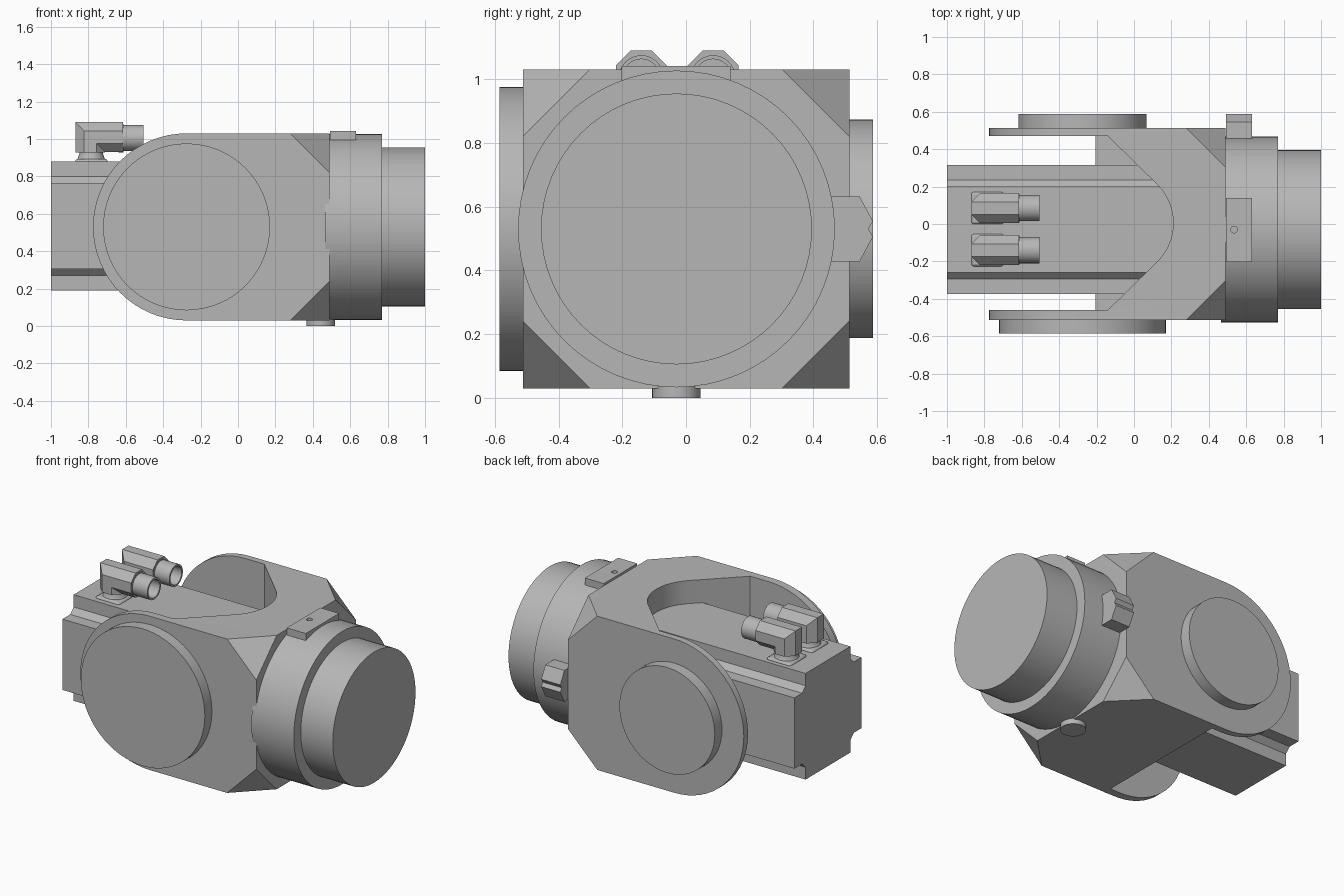
import bpy, bmesh, math
from mathutils import Vector

old = bpy.data.objects.get("Cube")
if old:
    bpy.data.objects.remove(old, do_unlink=True)

grey = bpy.data.materials.new("machine grey")
grey.use_nodes = True
grey.diffuse_color = (0.47, 0.47, 0.47, 1)
grey.node_tree.nodes["Principled BSDF"].inputs["Base Color"].default_value = grey.diffuse_color

AXIS_Y, AXIS_Z = -0.03, 0.53      # centre line of motor and flange
PIVOT_X = -0.275                  # centre of the side discs


def finish(name, bm):
    bmesh.ops.recalc_face_normals(bm, faces=bm.faces)
    me = bpy.data.meshes.new(name)
    bm.to_mesh(me)
    bm.free()
    me.materials.append(grey)
    ob = bpy.data.objects.new(name, me)
    bpy.context.collection.objects.link(ob)
    return ob


def place(axis, u, v, w):
    """Profile coordinates (u, v) with depth w along the given axis."""
    return {"x": (w, u, v), "y": (u, w, v), "z": (u, v, w)}[axis]


def loft(rings):
    bm = bmesh.new()
    loops = [[bm.verts.new(p) for p in ring] for ring in rings]
    n = len(loops[0])
    for a, b in zip(loops, loops[1:]):
        for i in range(n):
            j = (i + 1) % n
            bm.faces.new((a[i], a[j], b[j], b[i]))
    bm.faces.new(loops[0])
    bm.faces.new(loops[-1])
    return bm


def prism(name, axis, profile, start, end):
    return finish(name, loft([[place(axis, u, v, w) for u, v in profile] for w in (start, end)]))


def circle(u, v, r, n=64):
    return [(u + r * math.cos(math.tau * i / n), v + r * math.sin(math.tau * i / n)) for i in range(n)]


def rect(u0, u1, v0, v1):
    return [(u0, v0), (u1, v0), (u1, v1), (u0, v1)]


def turned(name, axis, u, v, steps, n=64):
    """Stack of circles; steps are (depth, radius)."""
    return finish(name, loft([[place(axis, *p, w) for p in circle(u, v, r, n)] for w, r in steps]))


def cut(target, cutter):
    cutter.hide_render = True
    mod = target.modifiers.new("cut", 'BOOLEAN')
    mod.operation, mod.solver, mod.object = 'DIFFERENCE', 'EXACT', cutter
    bpy.context.view_layer.objects.active = target
    bpy.ops.object.modifier_apply(modifier=mod.name)
    bpy.data.objects.remove(cutter, do_unlink=True)


def smooth(ob):
    bpy.ops.object.select_all(action='DESELECT')
    ob.select_set(True)
    bpy.context.view_layer.objects.active = ob
    bpy.ops.object.shade_smooth_by_angle(angle=math.radians(25))


parts = []

# Yoke housing: rounded at one end, corners cut off at the other
arc = [(PIVOT_X + 0.5 * math.cos(a), AXIS_Z + 0.5 * math.sin(a))
       for a in (math.pi / 2 + math.pi * i / 32 for i in range(33))]
outline = arc + [(0.49, 0.03), (0.49, 1.03)]
bm = loft([[place("y", u, v, w) for u, v in outline] for w in (-0.512, 0.513)])
for sy in (-1, 1):
    for sz in (-1, 1):
        res = bmesh.ops.bisect_plane(
            bm, geom=bm.verts[:] + bm.edges[:] + bm.faces[:], clear_outer=True,
            plane_co=(0.28, 0.512 * sy, AXIS_Z + 0.5 * sz), plane_no=Vector((1, sy, sz)).normalized())
        rim = [e for e in res["geom_cut"] if isinstance(e, bmesh.types.BMEdge)]
        bmesh.ops.holes_fill(bm, edges=rim, sides=0)
housing = finish("yoke_housing", bm)

# Motor pocket with a rounded point, open below behind the floor plate
nose = [(-0.08 + 0.29 * math.cos(a), 0.005 + 0.29 * math.sin(a))
        for a in (-math.pi / 4 + math.pi / 2 * i / 16 for i in range(17))]
pocket = [(-1.1, -0.46), (-0.14, -0.46)] + nose + [(-0.14, 0.47), (-1.1, 0.47)]
cut(housing, prism("pocket_cutter", "z", pocket, 0.13, 1.3))
cut(housing, prism("floor_cutter", "z", rect(-1.1, -0.205, -0.46, 0.47), -0.2, 0.3))
parts.append(housing)

# Side discs
parts.append(prism("front_disc", "y", circle(PIVOT_X, AXIS_Z, 0.446), -0.585, -0.505))
parts.append(prism("back_disc", "y", circle(PIVOT_X, AXIS_Z, 0.343), 0.505, 0.587))

# Stepped output flange
parts.append(turned("output_flange", "x", AXIS_Y, AXIS_Z,
                    [(0.465, 0.497), (0.77, 0.497), (0.77, 0.425), (1.0, 0.425)]))

# Plate with a small hole on top of the flange
plate = prism("top_plate", "z", rect(0.493, 0.63, -0.203, 0.14), 0.96, 1.042)
cut(plate, prism("hole_cutter", "z", circle(0.535, AXIS_Y, 0.018, 24), 1.0, 1.1))
parts.append(plate)

# Notched block on the back of the flange
half = [(0.4, 0.102), (0.545, 0.102), (0.587, 0.024)]
block = [(y, AXIS_Z + z) for y, z in half] + [(0.572, AXIS_Z)]
block += [(y, AXIS_Z - z) for y, z in reversed(half)]
parts.append(prism("back_block", "x", block, 0.493, 0.63))

# Foot knob under the housing
parts.append(prism("foot_knob", "z", circle(0.442, AXIS_Y, 0.076, 40), 0.0, 0.06))

# Motor body with a chamfered notch along every corner
quarter = [(0.345, 0.23), (0.265, 0.23), (0.23, 0.265), (0.23, 0.345)]
section = []
for sy, sz in ((1, 1), (-1, 1), (-1, -1), (1, -1)):
    pts = [(AXIS_Y + sy * y, AXIS_Z + 0.005 + sz * z) for y, z in quarter]
    section += pts if sy * sz > 0 else pts[::-1]
parts.append(prism("motor_body", "x", section, -1.0, 0.25))

# Two elbow connectors on the motor
ELBOW_X, ELBOW_Z = -0.79, 1.01
for side, cy in (("left", 0.085), ("right", -0.14)):
    flange = prism(side + "_connector_base", "z",
                   rect(-0.87, -0.697, cy - 0.086, cy + 0.086), 0.86, 0.893)
    bev = flange.modifiers.new("round", 'BEVEL')
    bev.width, bev.segments, bev.limit_method = 0.012, 2, 'ANGLE'
    parts.append(flange)
    parts.append(turned(side + "_connector_stem", "z", ELBOW_X + 0.005, cy,
                        [(0.88, 0.08), (0.9, 0.07), (0.925, 0.062), (0.95, 0.062)], 32))
    # Mitred octagonal elbow
    r = 0.08 / math.cos(math.pi / 8)
    octagon = [(r * math.cos(math.pi / 8 + math.pi / 4 * i), r * math.sin(math.pi / 8 + math.pi / 4 * i))
               for i in range(8)]
    rings = [[(ELBOW_X - b, cy + a, 0.928) for a, b in octagon],
             [(ELBOW_X - b, cy + a, ELBOW_Z + b) for a, b in octagon],
             [(-0.615, cy + a, ELBOW_Z + b) for a, b in octagon]]
    parts.append(finish(side + "_connector_elbow", loft(rings)))
    # Hollow socket
    parts.append(turned(side + "_connector_socket", "x", cy, ELBOW_Z - 0.005,
                        [(-0.64, 0.076), (-0.612, 0.076), (-0.612, 0.07), (-0.505, 0.07),
                         (-0.505, 0.058), (-0.6, 0.058)], 32))

for ob in parts:
    smooth(ob)
